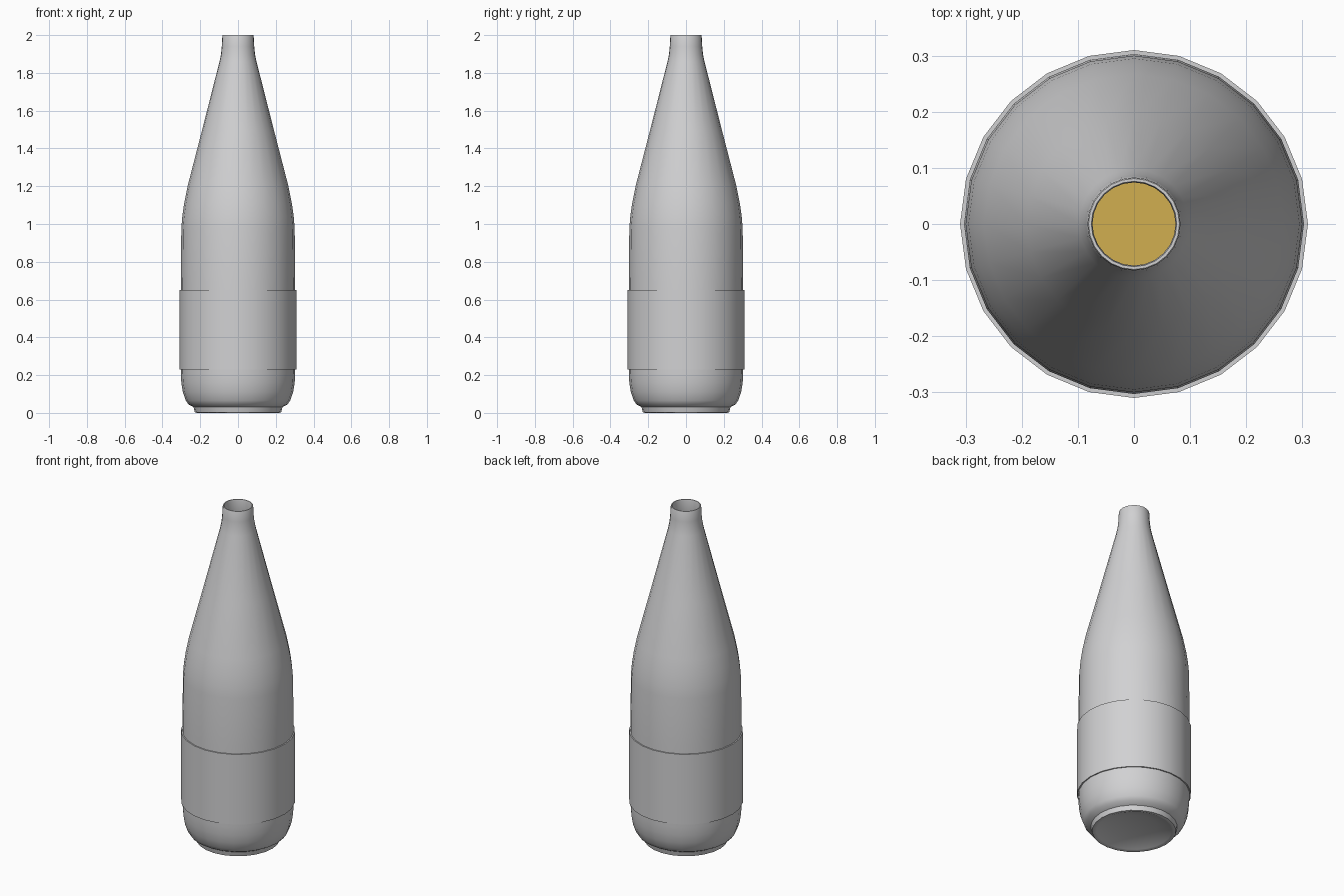
import bpy, math

if "Cube" in bpy.data.objects:
    bpy.data.objects.remove(bpy.data.objects["Cube"])

SIDES = 24


def material(name, rgb):
    m = bpy.data.materials.new(name)
    m.diffuse_color = (*rgb, 1)
    m.use_nodes = True
    m.node_tree.nodes["Principled BSDF"].inputs["Base Color"].default_value = m.diffuse_color
    return m


def lathe(name, profile, mat, closed=False):
    """Spin (radius, height) points about z; radius 0 makes a pole."""
    verts, rings, faces = [], [], []
    for r, z in profile:
        n = 1 if r == 0 else SIDES
        rings.append([len(verts) + i % n for i in range(SIDES)])
        for i in range(n):
            a = 2 * math.pi * i / SIDES
            verts.append((r * math.cos(a), r * math.sin(a), z))
    pairs = list(zip(rings, rings[1:]))
    if closed:
        pairs.append((rings[-1], rings[0]))
    for a, b in pairs:
        for i in range(SIDES):
            j = (i + 1) % SIDES
            quad = [a[i], a[j], b[j], b[i]]
            faces.append(list(dict.fromkeys(quad)))
    me = bpy.data.meshes.new(name)
    me.from_pydata(verts, [], faces)
    me.materials.append(mat)
    ob = bpy.data.objects.new(name, me)
    bpy.context.collection.objects.link(ob)
    bpy.ops.object.select_all(action='DESELECT')
    ob.select_set(True)
    bpy.context.view_layer.objects.active = ob
    bpy.ops.object.shade_smooth_by_angle(angle=math.radians(40))
    return ob


grey = material("light grey", (0.64, 0.64, 0.65))
gold = material("golden liquid", (0.64, 0.43, 0.08))

# Glass: recessed base, foot, body, shoulder, neck, lip, then inner wall
outer = [(0, 0.03), (0.125, 0.03), (0.205, 0.004), (0.215, 0), (0.228, 0.002),
         (0.235, 0.03), (0.262, 0.045), (0.276, 0.065), (0.292, 0.11),
         (0.300, 0.16), (0.303, 0.21), (0.303, 0.70), (0.300, 0.98),
         (0.295, 1.04), (0.285, 1.11), (0.267, 1.20), (0.192, 1.49),
         (0.098, 1.86), (0.090, 1.90), (0.086, 1.94), (0.083, 1.995), (0.081, 2.0)]
inner = [(0.076, 2.0), (0.074, 1.99), (0.076, 1.94), (0.080, 1.90),
         (0.180, 1.49), (0.255, 1.20), (0.285, 1.02), (0.290, 0.21),
         (0.270, 0.09), (0.22, 0.06), (0, 0.06)]
lathe("bottle_glass", outer + inner, grey)

# Label: thin sleeve around the body
lathe("label", [(0.302, 0.23), (0.310, 0.23), (0.310, 0.65), (0.302, 0.65)],
      grey, closed=True)

# Drink inside the bottle
lathe("liquid", [(0, 0.07), (0.21, 0.07), (0.262, 0.10), (0.283, 0.21),
                 (0.278, 1.02), (0.248, 1.20), (0.173, 1.49), (0, 1.49)], gold)
